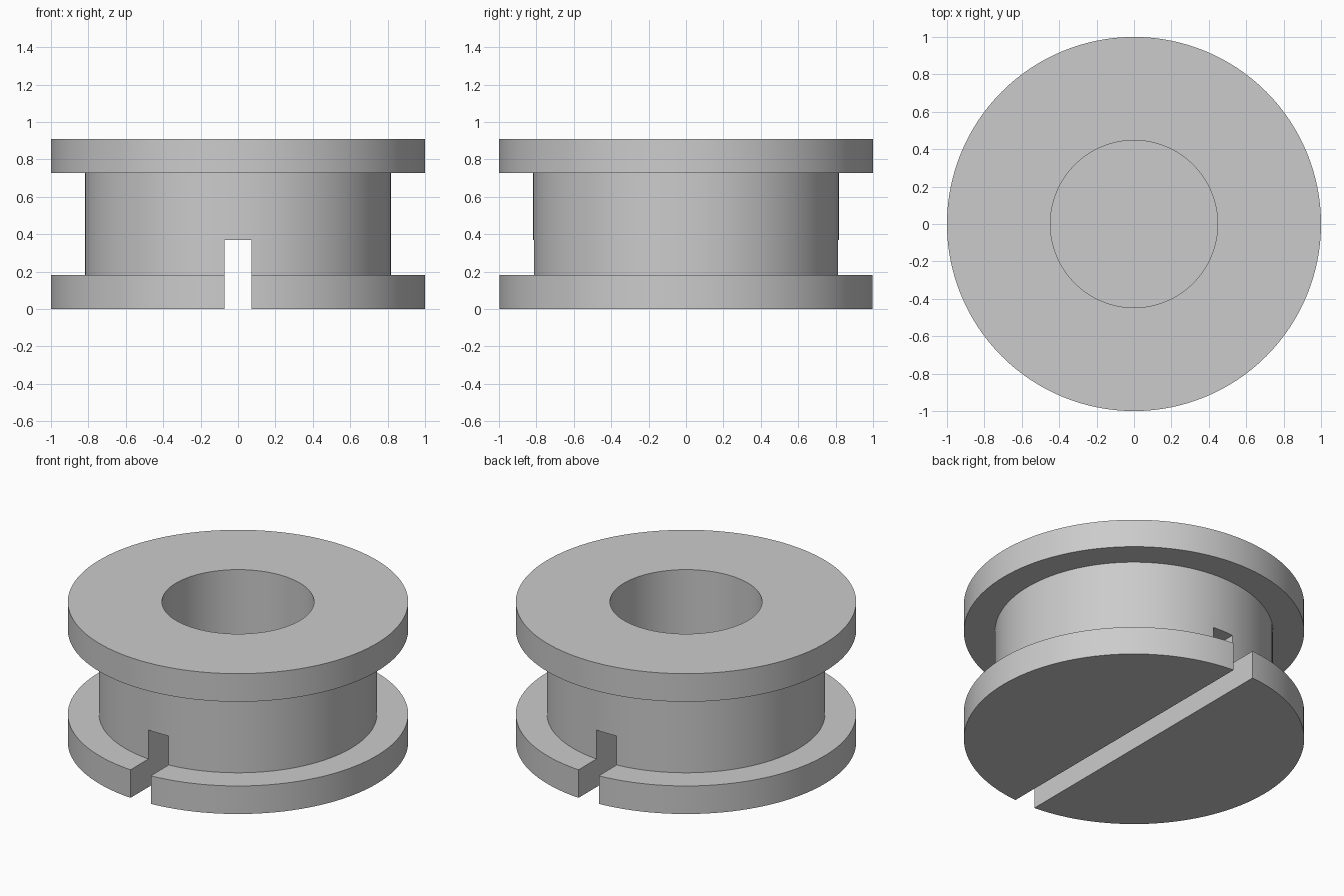
import bpy
import bmesh
import math
from mathutils import Matrix, Vector

cube = bpy.data.objects.get("Cube")
if cube:
    bpy.data.objects.remove(cube, do_unlink=True)

# Plain grey
grey = bpy.data.materials.new("grey")
grey.use_nodes = True
colour = (0.6, 0.6, 0.6, 1)
grey.diffuse_color = colour
grey.node_tree.nodes["Principled BSDF"].inputs["Base Color"].default_value = colour

HEIGHT, FLANGE, BORE_FLOOR = 0.91, 0.182, 0.455
SLOT_WIDTH, SLOT_TOP = 0.145, 0.37


def make_object(name, bm):
    bmesh.ops.recalc_face_normals(bm, faces=bm.faces)
    mesh = bpy.data.meshes.new(name)
    bm.to_mesh(mesh)
    bm.free()
    mesh.materials.append(grey)
    obj = bpy.data.objects.new(name, mesh)
    bpy.context.collection.objects.link(obj)
    return obj


# Flanged spool with a blind bore in its top, turned from a half profile
profile = [(0, 0), (1, 0), (1, FLANGE), (0.817, FLANGE),
           (0.817, HEIGHT - FLANGE), (1, HEIGHT - FLANGE), (1, HEIGHT),
           (0.447, HEIGHT), (0.447, BORE_FLOOR), (0, BORE_FLOOR)]
bm = bmesh.new()
verts = [bm.verts.new((r, 0, z)) for r, z in profile]
edges = [bm.edges.new(pair) for pair in zip(verts, verts[1:])]
bmesh.ops.spin(bm, geom=verts + edges, cent=(0, 0, 0), axis=(0, 0, 1),
               angle=math.tau, steps=128, use_duplicate=False)
bmesh.ops.remove_doubles(bm, verts=bm.verts, dist=0.0001)
spool = make_object("spool_body", bm)

# Slot cut right across the underside, front to back
bm = bmesh.new()
bmesh.ops.create_cube(bm, size=1)
bmesh.ops.transform(bm, verts=bm.verts, matrix=Matrix.LocRotScale(
    Vector((0, 0, SLOT_TOP - 0.5)), None, Vector((SLOT_WIDTH, 3, 1))))
cutter = make_object("slot_cutter", bm)
cutter.hide_render = True

slot = spool.modifiers.new("slot", "BOOLEAN")
slot.operation = "DIFFERENCE"
slot.solver = "EXACT"
slot.object = cutter

# Apply the cut, drop the cutter and shade the turned walls smooth
bpy.ops.object.select_all(action="DESELECT")
spool.select_set(True)
bpy.context.view_layer.objects.active = spool
bpy.ops.object.modifier_apply(modifier=slot.name)
bpy.data.objects.remove(cutter, do_unlink=True)
bpy.ops.object.shade_smooth_by_angle(angle=math.radians(30))
